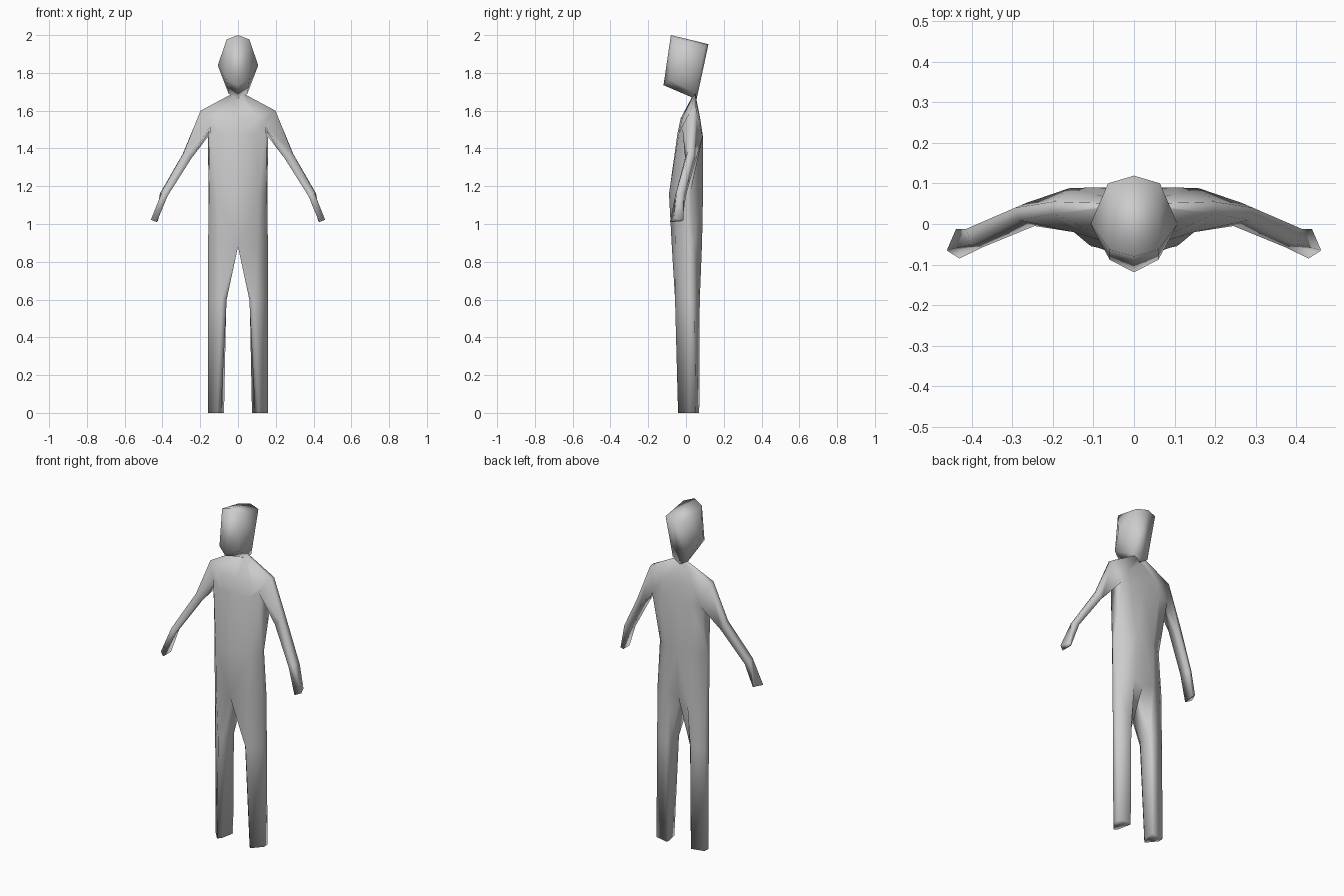
import bpy, bmesh

cube = bpy.data.objects.get("Cube")
if cube:
    bpy.data.objects.remove(cube, do_unlink=True)

# one plain grey for the whole figure
GREY = (0.6, 0.6, 0.6, 1)
grey = bpy.data.materials.new("plain_grey")
grey.use_nodes = True
grey.diffuse_color = GREY
grey.node_tree.nodes["Principled BSDF"].inputs["Base Color"].default_value = GREY


def ring(bm, pts):
    return [bm.verts.new(p) for p in pts]


def bridge(bm, a, b, closed=True, skip=()):
    """Join two equal rings with quads."""
    n = len(a)
    for i in range(n if closed else n - 1):
        if i not in skip:
            j = (i + 1) % n
            bm.faces.new((a[i], a[j], b[j], b[i]))


def finish(bm, name):
    """Turn a left half into a mirrored, smooth shaded object."""
    bmesh.ops.recalc_face_normals(bm, faces=bm.faces)
    mesh = bpy.data.meshes.new(name)
    # point the open half outwards, judged on its outermost face
    face = max(bm.faces, key=lambda f: f.calc_center_median().x)
    if face.normal.x < 0:
        bmesh.ops.reverse_faces(bm, faces=bm.faces)
    bm.to_mesh(mesh)
    bm.free()
    obj = bpy.data.objects.new(name, mesh)
    bpy.context.collection.objects.link(obj)
    mesh.materials.append(grey)
    for p in mesh.polygons:
        p.use_smooth = True
    mirror = obj.modifiers.new("mirror", 'MIRROR')
    mirror.use_clip = True
    mirror.merge_threshold = 0.001
    return obj


# --- body: half rings run from front centre, round the side, to back centre
bm = bmesh.new()
hip = ring(bm, [(0, -.075, .88), (.105, -.055, .9), (.158, .008, .9),
                (.158, .04, .9), (.065, .085, .9), (0, .072, .88)])
waist = ring(bm, [(0, -.09, 1.16), (.112, -.05, 1.16), (.153, .0, 1.16),
                  (.155, .022, 1.16), (.06, .09, 1.16), (0, .09, 1.16)])
chest = ring(bm, [(0, -.045, 1.48), (.09, -.038, 1.48), (.148, -.02, 1.52),
                  (.16, .088, 1.46), (.10, .09, 1.46), (0, .086, 1.46)])
shoulder = ring(bm, [(0, -.028, 1.56), (.10, -.02, 1.56), (.198, .025, 1.6),
                     (.198, .055, 1.595), (.10, .075, 1.56), (0, .07, 1.56)])
neck = ring(bm, [(0, .032, 1.665), (.02, .036, 1.68), (.03, .044, 1.69),
                 (.03, .05, 1.69), (.02, .052, 1.675), (0, .05, 1.655)])
bridge(bm, hip, waist, False)
bridge(bm, waist, chest, False)
bridge(bm, chest, shoulder, False, skip=(2,))   # arm opening
bridge(bm, shoulder, neck, False)
bm.faces.new(neck)

# leg
knee = ring(bm, [(.06, -.02, .6), (.09, -.058, .6), (.158, .012, .6),
                 (.158, .045, .6), (.08, .073, .6), (.062, .05, .6)])
foot = ring(bm, [(.09, -.02, 0), (.108, -.042, 0), (.16, .018, 0),
                 (.157, .052, 0), (.082, .07, 0), (.074, .06, 0)])
bridge(bm, hip, knee)
bridge(bm, knee, foot)
bm.faces.new(foot)

# arm, growing out of the opening
arm = [chest[2], shoulder[2], shoulder[3], chest[3]]
for pts in (
    [(.245, -.005, 1.35), (.283, .01, 1.385), (.293, .04, 1.37), (.265, .052, 1.34)],
    [(.372, -.057, 1.15), (.402, -.05, 1.172), (.413, -.012, 1.162), (.385, .0, 1.15)],
    [(.43, -.085, 1.01), (.461, -.065, 1.022), (.438, -.012, 1.025), (.425, -.02, 1.015)],
):
    nxt = ring(bm, pts)
    bridge(bm, arm, nxt)
    arm = nxt
bm.faces.new(arm)
finish(bm, "body")

# --- head: centre outline, inner outline and the widest point at the temple
bm = bmesh.new()
outline = ring(bm, [(0, -.08, 2), (0, .119, 1.952), (0, .056, 1.66), (0, -.119, 1.735)])
inner = ring(bm, [(.06, -.063, 1.977), (.064, .1, 1.945), (.05, .052, 1.69), (.06, -.088, 1.765)])
temple = bm.verts.new((.107, 0, 1.84))
bridge(bm, outline, inner)
for i in range(4):
    bm.faces.new((inner[i], inner[(i + 1) % 4], temple))
finish(bm, "head")
